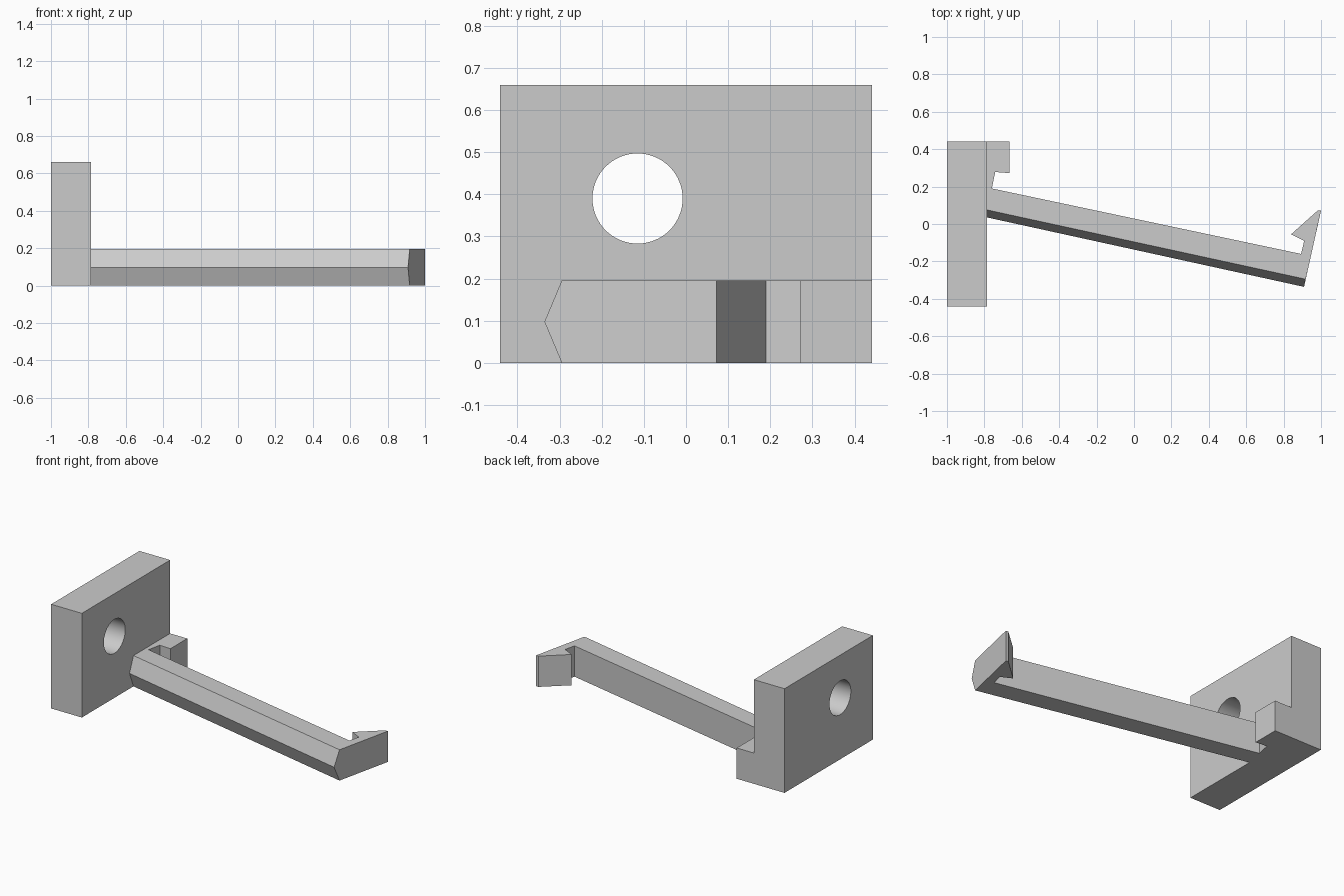
import bpy, bmesh, math
from mathutils import Vector

cube = bpy.data.objects.get("Cube")
if cube:
    bpy.data.objects.remove(cube, do_unlink=True)

# Single grey plastic
grey = bpy.data.materials.new("plain grey")
grey.use_nodes = True
grey.diffuse_color = (0.6, 0.6, 0.6, 1)
grey.node_tree.nodes["Principled BSDF"].inputs["Base Color"].default_value = grey.diffuse_color

PLATE_FACE = -0.785   # plate side that carries the arm
ARM_HEIGHT = 0.195


def make_object(name, bm):
    bmesh.ops.recalc_face_normals(bm, faces=bm.faces)
    mesh = bpy.data.meshes.new(name)
    bm.to_mesh(mesh)
    bm.free()
    mesh.materials.append(grey)
    obj = bpy.data.objects.new(name, mesh)
    bpy.context.collection.objects.link(obj)
    return obj


# Mounting plate
bm = bmesh.new()
bmesh.ops.create_cube(bm, size=1)
bmesh.ops.scale(bm, verts=bm.verts, vec=(1 + PLATE_FACE, 0.884, 0.66))
bmesh.ops.translate(bm, verts=bm.verts, vec=((PLATE_FACE - 1) / 2, 0, 0.33))
plate = make_object("mounting_plate", bm)

# Round screw hole through the plate
bpy.ops.mesh.primitive_cylinder_add(vertices=64, radius=0.107, depth=0.6,
                                    location=(-0.89, -0.115, 0.39),
                                    rotation=(0, math.pi / 2, 0))
cutter = bpy.context.object
cutter.name = "hole_cutter"
cutter.hide_render = True
cutter.data.materials.append(grey)
hole = plate.modifiers.new("screw_hole", "BOOLEAN")
hole.operation = "DIFFERENCE"
hole.solver = "EXACT"
hole.object = cutter
bpy.ops.object.select_all(action="DESELECT")
plate.select_set(True)
bpy.context.view_layer.objects.active = plate
bpy.ops.object.modifier_apply(modifier=hole.name)
bpy.data.objects.remove(cutter, do_unlink=True)
bpy.ops.object.shade_smooth_by_angle(angle=math.radians(30))

# Latch arm with stop block, hinge notch and barbed tip
outline = [
    (PLATE_FACE, 0.075), (0.918, -0.295),          # front edge
    (1.0, 0.072), (0.982, 0.072),                  # barb point
    (0.84, -0.055), (0.91, -0.09), (0.893, -0.16), # barb undercut
    (-0.76, 0.19), (-0.742, 0.278),                # notch
    (-0.665, 0.272), (-0.665, 0.442), (PLATE_FACE, 0.442),
]
bm = bmesh.new()
base = bm.faces.new([bm.verts.new((x, y, 0)) for x, y in outline])
top = bmesh.ops.extrude_face_region(bm, geom=[base])["geom"]
bmesh.ops.translate(bm, vec=(0, 0, ARM_HEIGHT),
                    verts=[v for v in top if isinstance(v, bmesh.types.BMVert)])

# Pointed ridge along the front of the arm
ends = [Vector((*p, 0)) for p in outline[:2]]
ridge = [Vector((PLATE_FACE, 0.035, 0)), Vector((0.909, -0.336, 0))]
mids = []
for end, target in zip(ends, ridge):
    edge = next(e for e in bm.edges
                if all((v.co.xy - end.xy).length < 1e-4 for v in e.verts))
    vert = bmesh.utils.edge_split(edge, edge.verts[0], 0.5)[1]
    vert.co.xy = target.xy
    mids.append(vert)
bmesh.ops.connect_verts(bm, verts=mids)
make_object("latch_arm", bm)
